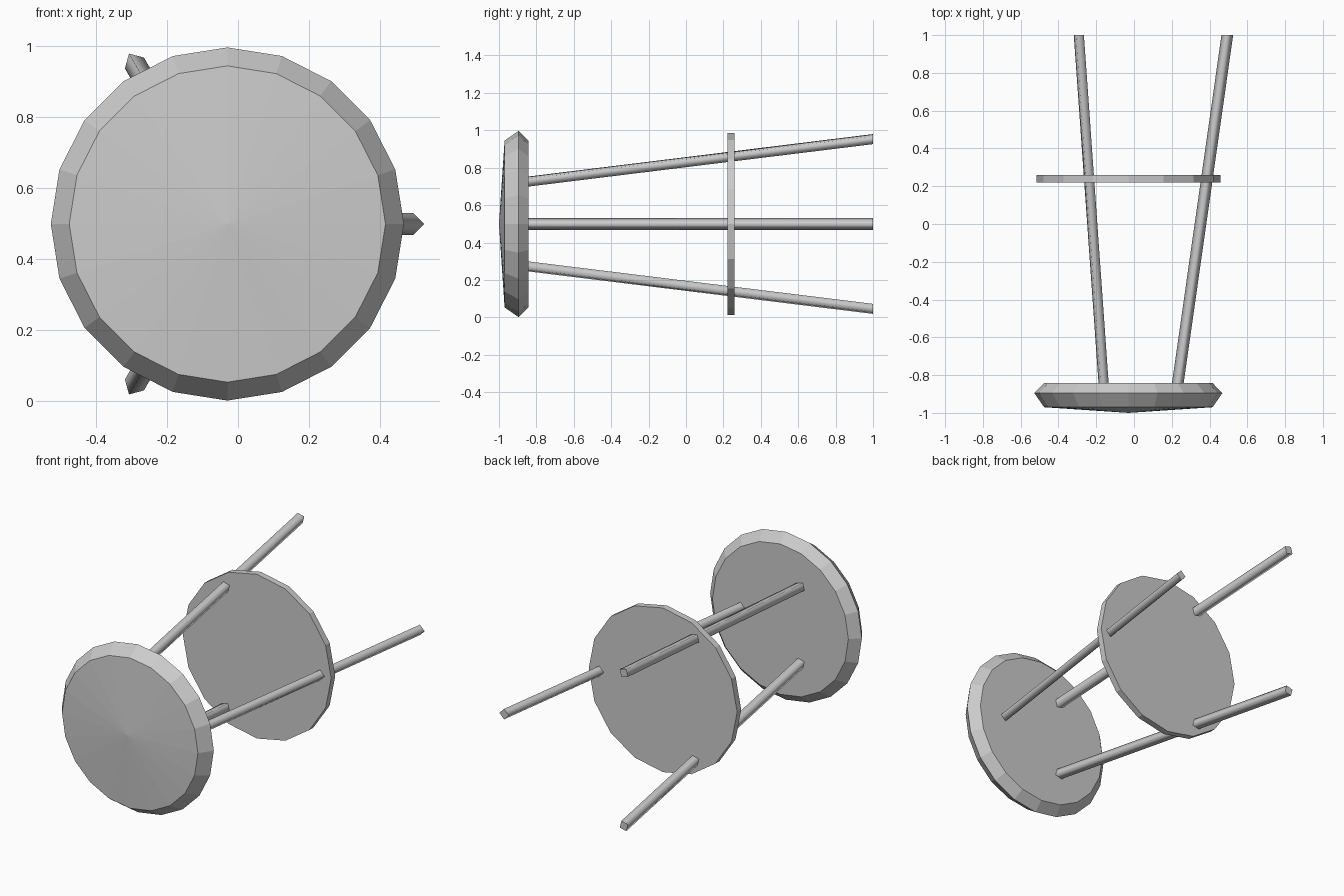
import bpy, bmesh, math
from mathutils import Vector

if "Cube" in bpy.data.objects:
    bpy.data.objects.remove(bpy.data.objects["Cube"])

CX, CZ = -0.03, 0.499  # stool axis runs along y through this point

grey = bpy.data.materials.new("light grey")
grey.diffuse_color = (0.6, 0.6, 0.6, 1)
grey.use_nodes = True
grey.node_tree.nodes["Principled BSDF"].inputs["Base Color"].default_value = grey.diffuse_color


def point(radius, degrees, y):
    a = math.radians(degrees)
    return Vector((CX + radius * math.cos(a), y, CZ + radius * math.sin(a)))


def skin(name, rings, tip=None, smooth_sides=False):
    """Join a row of rings with quads and close both ends (tip = cone apex)."""
    bm = bmesh.new()
    loops = [[bm.verts.new(p) for p in ring] for ring in rings]
    n = len(loops[0])
    for a, b in zip(loops, loops[1:]):
        for i in range(n):
            j = (i + 1) % n
            bm.faces.new((a[i], a[j], b[j], b[i])).smooth = smooth_sides
    caps = [bm.faces.new(loops[-1])]
    if tip:
        apex = bm.verts.new(tip)
        for i in range(n):
            bm.faces.new((apex, loops[0][i], loops[0][(i + 1) % n]))
    else:
        caps.append(bm.faces.new(loops[0]))
    for cap in caps:
        for edge in cap.edges:
            edge.smooth = False
    bmesh.ops.recalc_face_normals(bm, faces=bm.faces)
    mesh = bpy.data.meshes.new(name)
    bm.to_mesh(mesh)
    bm.free()
    mesh.materials.append(grey)
    obj = bpy.data.objects.new(name, mesh)
    bpy.context.collection.objects.link(obj)
    return obj


def circle(radius, y, sides):
    return [point(radius, 360 * i / sides, y) for i in range(sides)]


# Seat: bevelled disc with a shallow cone on its outer face
skin("seat", [circle(0.446, -0.97, 20), circle(0.498, -0.895, 20),
              circle(0.446, -0.842, 20)], tip=point(0, 0, -1.0))

# Thin brace plate that the legs pass through
skin("brace_plate", [circle(0.487, 0.221, 16), circle(0.487, 0.259, 16)])

# Three splayed legs with a diamond cross-section
for k in range(3):
    angle = 120 * k
    rings = []
    for radius, y in ((0.261, -0.85), (0.524, 1.0)):
        centre = point(radius, angle, y)
        offset = [point(0.031, angle + 90 * i, 0) - point(0, 0, 0) for i in range(4)]
        rings.append([centre + o for o in offset])
    skin(f"leg_{k + 1}", rings, smooth_sides=True)
